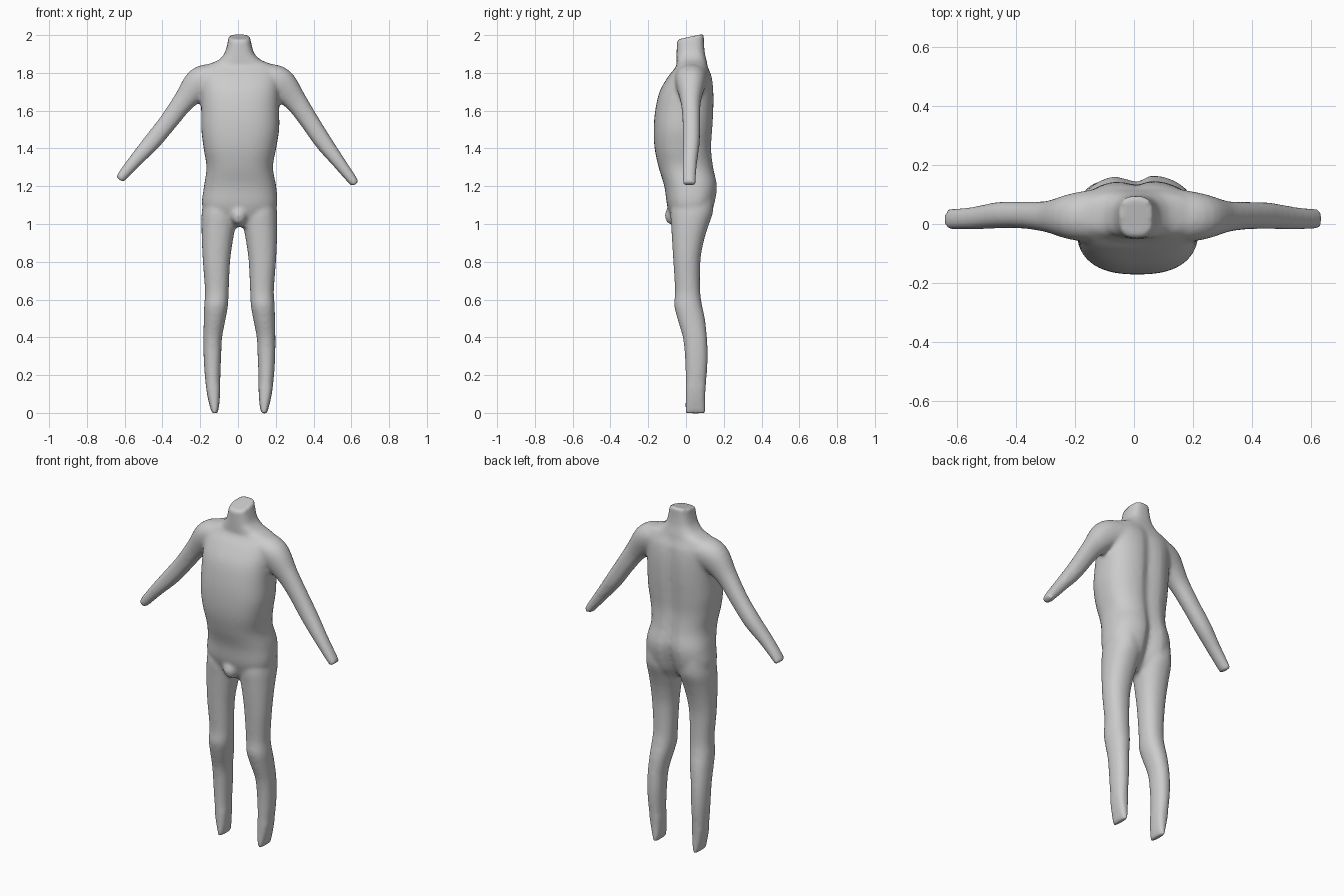
import bpy, bmesh, math
from mathutils import Vector


def resample(rows, n=5):
    """Smooth (Catmull-Rom) interpolation between rows of numbers."""
    out = []
    for i in range(len(rows) - 1):
        a, b = rows[max(i - 1, 0)], rows[i]
        c, d = rows[i + 1], rows[min(i + 2, len(rows) - 1)]
        for k in range(n):
            t = k / n
            out.append([0.5 * (2 * q + (r - p) * t + (2 * p - 5 * q + 4 * r - s) * t * t
                               + (3 * q - p - 3 * r + s) * t ** 3)
                        for p, q, r, s in zip(a, b, c, d)])
    return out + [list(rows[-1])]


def loft(bm, rings):
    """Skin a list of point rings and cap both ends."""
    loops = [[bm.verts.new(p) for p in ring] for ring in rings]
    for a, b in zip(loops, loops[1:]):
        for i in range(len(a)):
            j = (i + 1) % len(a)
            bm.faces.new((a[i], a[j], b[j], b[i]))
    bm.faces.new(loops[0][::-1])
    bm.faces.new(loops[-1])


def oval(n_exp, count=40):
    """Unit superellipse."""
    pts = []
    for i in range(count):
        c, s = math.cos(2 * math.pi * i / count), math.sin(2 * math.pi * i / count)
        pts.append((math.copysign(abs(c) ** (2 / n_exp), c),
                    math.copysign(abs(s) ** (2 / n_exp), s)))
    return pts


def level_ring(x0, x1, y0, y1, z, n_exp, groove=0.0, tilt=0.0):
    """Horizontal ring filling a box, optional spine groove and tilt."""
    ring = []
    for u, v in oval(n_exp):
        x = (x0 + x1) / 2 + u * (x1 - x0) / 2
        y = (y0 + y1) / 2 + v * (y1 - y0) / 2
        if v > 0:
            y -= groove * v * math.exp(-(x / 0.035) ** 2)
        ring.append((x, y, z + tilt * (y - 0.025)))
    return ring


bm = bmesh.new()

# torso: z, x min, x max, y min, y max, back groove
torso = [
    (0.985, -0.08, 0.10, -0.05, 0.07, 0.03),
    (1.03, -0.15, 0.17, -0.075, 0.125, 0.05),
    (1.10, -0.190, 0.207, -0.10, 0.153, 0.045),
    (1.20, -0.180, 0.202, -0.115, 0.168, 0.03),
    (1.30, -0.167, 0.185, -0.145, 0.148, 0.02),
    (1.40, -0.182, 0.202, -0.166, 0.137, 0.018),
    (1.50, -0.194, 0.218, -0.171, 0.142, 0.02),
    (1.60, -0.195, 0.218, -0.163, 0.148, 0.02),
    (1.70, -0.197, 0.218, -0.140, 0.148, 0.018),
    (1.78, -0.200, 0.220, -0.095, 0.138, 0.012),
    (1.83, -0.190, 0.210, -0.055, 0.118, 0.005),
    (1.86, -0.120, 0.140, -0.045, 0.110, 0.0),
    (1.885, -0.07, 0.09, -0.035, 0.10, 0.0)]
loft(bm, [level_ring(r[1], r[2], r[3], r[4], r[0], 2.5, r[5]) for r in resample(torso)])

# neck stump with a slanted cut
neck = [
    (1.80, -0.13, 0.15, -0.05, 0.12, 0.0),
    (1.86, -0.105, 0.125, -0.05, 0.11, 0.0),
    (1.90, -0.073, 0.088, -0.050, 0.100, 0.05),
    (1.95, -0.057, 0.072, -0.049, 0.095, 0.15),
    (1.992, -0.050, 0.064, -0.049, 0.095, 0.22)]
loft(bm, [level_ring(*r[1:5], r[0], 2.8, 0, r[5]) for r in resample(neck)])

# legs: z, inner x, outer x, y min, y max
leg = [
    (1.14, 0.03, 0.195, -0.07, 0.145),
    (1.06, 0.020, 0.207, -0.082, 0.142),
    (0.98, 0.030, 0.208, -0.078, 0.115),
    (0.90, 0.044, 0.206, -0.073, 0.092),
    (0.80, 0.057, 0.201, -0.067, 0.076),
    (0.65, 0.064, 0.190, -0.058, 0.075),
    (0.57, 0.068, 0.194, -0.062, 0.085),
    (0.50, 0.080, 0.196, -0.046, 0.100),
    (0.40, 0.099, 0.198, -0.017, 0.111),
    (0.30, 0.104, 0.197, -0.006, 0.115),
    (0.20, 0.108, 0.191, -0.002, 0.110),
    (0.10, 0.110, 0.179, -0.002, 0.102),
    (0.03, 0.116, 0.163, -0.003, 0.102),
    (-0.003, 0.125, 0.152, -0.003, 0.102)]
for side in (1, -1):
    rings = []
    for z, xi, xo, y0, y1 in resample(leg):
        n_exp = 2.2 if z > 0.15 else 2.8
        ring = level_ring(xi, xo, y0, y1, z, n_exp)
        rings.append(ring if side > 0 else [(0.015 - x, y, zz) for x, y, zz in ring])
    loft(bm, rings)

# arms: x, z, half thickness, y centre, half depth
right_arm = [
    (0.14, 1.775, 0.075, 0.03, 0.09), (0.22, 1.745, 0.085, 0.025, 0.08),
    (0.305, 1.650, 0.060, 0.025, 0.054), (0.37, 1.557, 0.051, 0.028, 0.047),
    (0.45, 1.437, 0.046, 0.028, 0.045), (0.535, 1.325, 0.035, 0.020, 0.039),
    (0.60, 1.240, 0.027, 0.017, 0.035), (0.621, 1.210, 0.022, 0.017, 0.034)]
left_arm = [
    (-0.12, 1.775, 0.075, 0.03, 0.09), (-0.20, 1.745, 0.085, 0.025, 0.08),
    (-0.287, 1.650, 0.058, 0.025, 0.054), (-0.37, 1.540, 0.049, 0.030, 0.046),
    (-0.455, 1.435, 0.046, 0.030, 0.045), (-0.54, 1.340, 0.036, 0.020, 0.039),
    (-0.607, 1.261, 0.028, 0.016, 0.036), (-0.627, 1.234, 0.023, 0.016, 0.035)]
for arm in (right_arm, left_arm):
    path = resample(arm)
    rings = []
    for i, (x, z, r, yc, ry) in enumerate(path):
        p, q = path[max(i - 1, 0)], path[min(i + 1, len(path) - 1)]
        d = Vector((q[0] - p[0], 0, q[1] - p[1])).normalized()
        across = Vector((-d.z, 0, d.x))
        rings.append([Vector((x, yc, z)) + across * (u * r) + Vector((0, v * ry, 0))
                      for u, v in oval(2.2)])
    loft(bm, rings)

# small groin bulge
bump = bmesh.ops.create_uvsphere(bm, u_segments=20, v_segments=12, radius=1)
for v in bump["verts"]:
    v.co = Vector((0.004 + v.co.x * 0.042, -0.072 + v.co.y * 0.04, 1.045 + v.co.z * 0.05))

bmesh.ops.recalc_face_normals(bm, faces=bm.faces)
mesh = bpy.data.meshes.new("body")
bm.to_mesh(mesh)
bm.free()
body = bpy.data.objects.new("body", mesh)
bpy.context.collection.objects.link(body)

# fuse the parts into one skin and soften the joins
remesh = body.modifiers.new("fuse", "REMESH")
remesh.mode = "VOXEL"
remesh.voxel_size = 0.01
remesh.use_smooth_shade = True
soften = body.modifiers.new("soften", "SMOOTH")
soften.factor = 0.5
soften.iterations = 8
